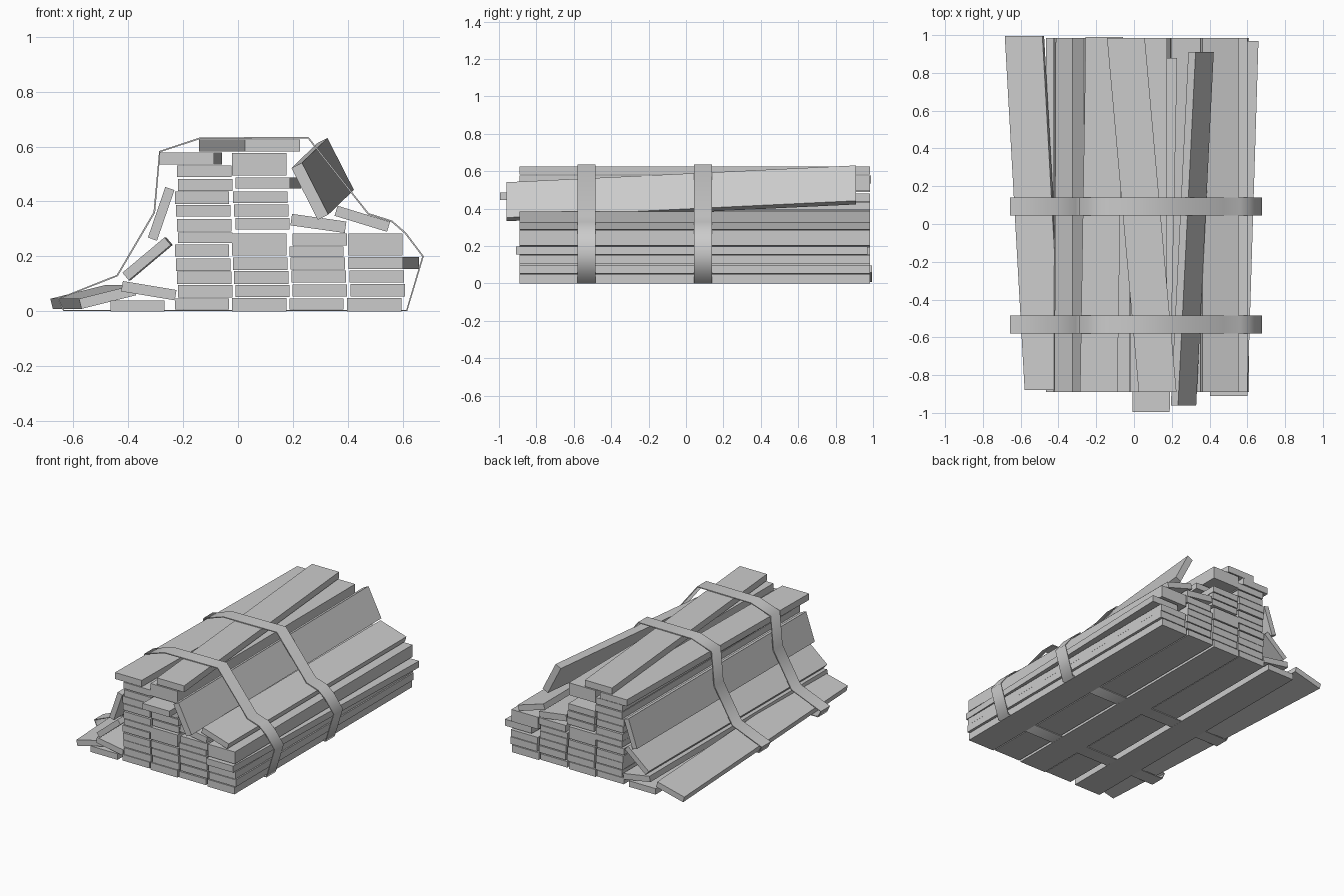
import bpy, bmesh, math
from mathutils import Vector

if "Cube" in bpy.data.objects:
    bpy.data.objects.remove(bpy.data.objects["Cube"])

Y0, Y1 = -0.89, 0.985


def plank(name, front, back, width, thick, roll=0.0, y0=Y0, y1=Y1):
    """Board swept between end centres (x, z), its section rolled in the front view."""
    r = math.radians(roll)
    u = Vector((math.cos(r), 0, math.sin(r))) * width / 2
    v = Vector((-math.sin(r), 0, math.cos(r))) * thick / 2
    bm = bmesh.new()
    ends = []
    for (x, z), y in ((front, y0), (back, y1)):
        c = Vector((x, y, z))
        ends.append([bm.verts.new(c + p) for p in (-u - v, u - v, u + v, -u + v)])
    a, b = ends
    bm.faces.new(a)
    bm.faces.new(b[::-1])
    for i in range(4):
        j = (i + 1) % 4
        bm.faces.new((a[i], b[i], b[j], a[j]))
    bmesh.ops.recalc_face_normals(bm, faces=bm.faces)
    me = bpy.data.meshes.new(name)
    bm.to_mesh(me)
    bm.free()
    ob = bpy.data.objects.new(name, me)
    bpy.context.collection.objects.link(ob)
    return ob


# Stacked columns: centre x and (bottom, top) of each board
columns = {
    "outer_left": (-0.36, [(0.0, 0.04)]),
    "left": (-0.125, [(0.006, 0.047), (0.05, 0.095), (0.1, 0.145), (0.147, 0.192),
                      (0.2, 0.243), (0.248, 0.287), (0.291, 0.336), (0.345, 0.387),
                      (0.391, 0.436), (0.439, 0.482), (0.489, 0.531)]),
    "middle": (0.083, [(0.0, 0.048), (0.052, 0.096), (0.1, 0.146), (0.15, 0.196),
                       (0.204, 0.284), (0.298, 0.34), (0.346, 0.389), (0.395, 0.436),
                       (0.494, 0.576)]),
    "right": (0.292, [(0.006, 0.046), (0.053, 0.098), (0.104, 0.149), (0.153, 0.196),
                      (0.2, 0.236), (0.24, 0.284)]),
    "outer_right": (0.503, [(0.0, 0.048), (0.053, 0.1), (0.104, 0.149), (0.204, 0.284)]),
}
for col, (x, rows) in columns.items():
    for i, (lo, hi) in enumerate(rows):
        dx = 0.004 * ((i * 3) % 4 - 1.5)
        z = (lo + hi) / 2
        plank(f"{col}_board_{i + 1}", (x + dx, z), (x + dx, z), 0.198, hi - lo)

# Skewed boards inside and on top of the stack
plank("skewed_right_board", (0.502, 0.176), (0.56, 0.176), 0.198, 0.043, 0, -0.91, 0.97)
plank("skewed_middle_board", (0.09, 0.467), (0.13, 0.467), 0.198, 0.04, 0, -0.995, 0.88)
plank("upper_left_board", (-0.187, 0.557), (-0.157, 0.557), 0.198, 0.043, 0, -0.89, 0.99)
plank("top_board", (0.125, 0.604), (-0.043, 0.604), 0.2, 0.043)
plank("tilted_right_board", (0.293, 0.32), (0.293, 0.32), 0.2, 0.042, -8)
plank("sloping_right_board", (0.453, 0.337), (0.453, 0.337), 0.2, 0.038, -17)
plank("edge_leaning_board", (0.262, 0.437), (0.355, 0.527), 0.212, 0.043, -63, -0.96, 0.91)

# Boards slipping off the left side
plank("leaning_left_board", (-0.28, 0.355), (-0.28, 0.355), 0.195, 0.035, 71)
plank("sliding_left_board", (-0.333, 0.191), (-0.326, 0.191), 0.2, 0.036, 40)
plank("low_left_board", (-0.325, 0.075), (-0.325, 0.075), 0.198, 0.038, -9.5)
plank("fallen_left_board", (-0.475, 0.052), (-0.58, 0.052), 0.205, 0.038, 14, -0.88, 0.995)

# Straps wrapped around the bundle
loop = [(-0.635, 0.003), (0.615, 0.003), (0.674, 0.2), (0.61, 0.285), (0.56, 0.328),
        (0.475, 0.355), (0.255, 0.633), (-0.14, 0.63), (-0.285, 0.582),
        (-0.305, 0.36), (-0.44, 0.13), (-0.655, 0.045)]
for name, yc in (("front_strap", -0.532), ("rear_strap", 0.092)):
    bm = bmesh.new()
    a, b = [[bm.verts.new((x, yc + s * 0.048, z)) for x, z in loop] for s in (-1, 1)]
    for i in range(len(loop)):
        j = (i + 1) % len(loop)
        bm.faces.new((a[i], a[j], b[j], b[i]))
    bmesh.ops.recalc_face_normals(bm, faces=bm.faces)
    me = bpy.data.meshes.new(name)
    bm.to_mesh(me)
    bm.free()
    ob = bpy.data.objects.new(name, me)
    bpy.context.collection.objects.link(ob)
    m = ob.modifiers.new("thickness", 'SOLIDIFY')
    m.thickness = 0.006
    m.offset = 0
    bpy.ops.object.select_all(action='DESELECT')
    ob.select_set(True)
    bpy.context.view_layer.objects.active = ob
    bpy.ops.object.modifier_apply(modifier=m.name)
    bpy.ops.object.shade_smooth_by_angle(angle=math.radians(75))
